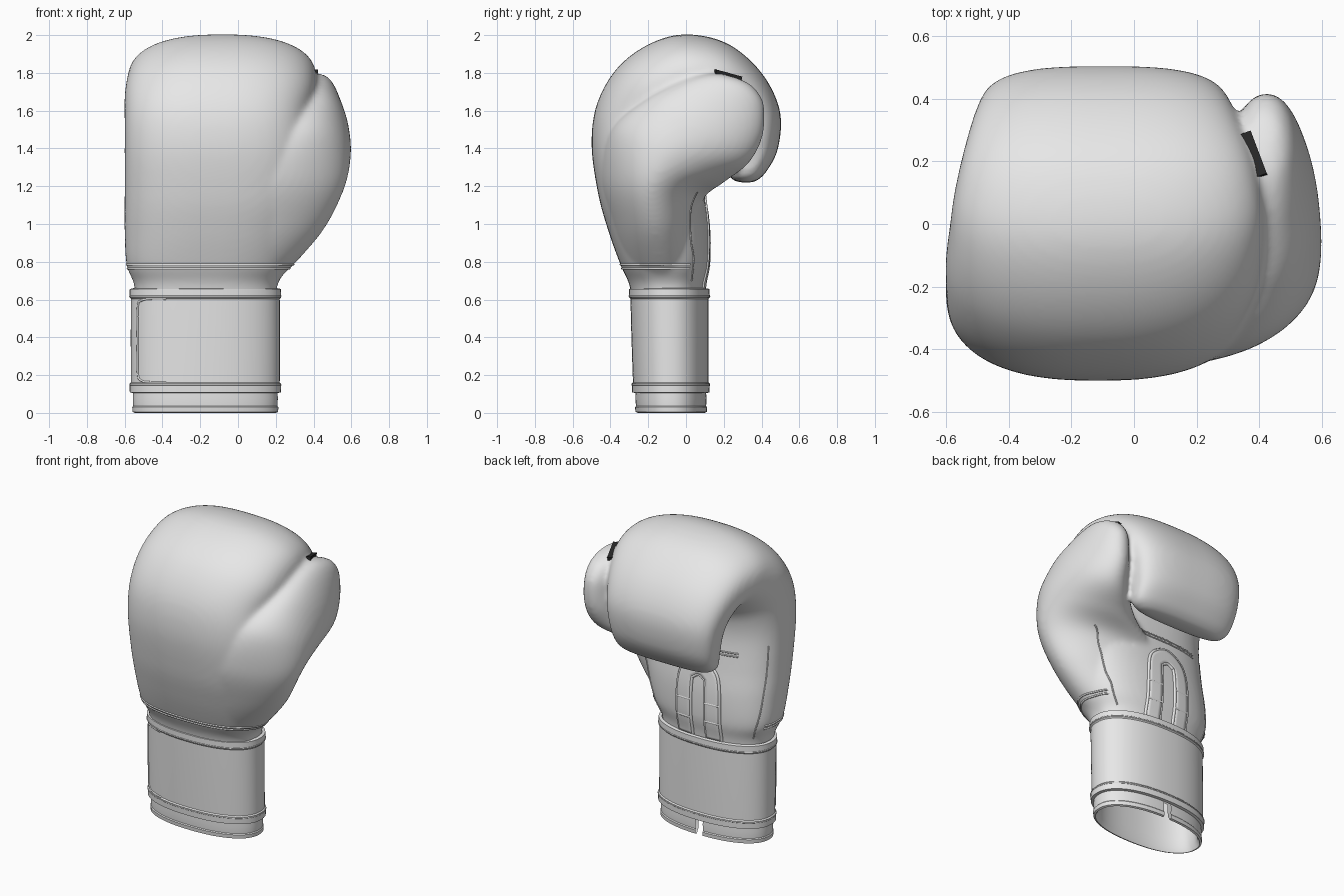
import bpy, bmesh, math
from mathutils import Vector
from mathutils.bvhtree import BVHTree

if "Cube" in bpy.data.objects:
    bpy.data.objects.remove(bpy.data.objects["Cube"])


def material(name, value):
    m = bpy.data.materials.new(name)
    m.use_nodes = True
    m.diffuse_color = (value, value, value, 1)
    m.node_tree.nodes["Principled BSDF"].inputs["Base Color"].default_value = (value, value, value, 1)
    return m


LEATHER = material("pale grey leather", 0.8)
BLACK = material("black webbing", 0.02)


def spline(points, steps=6):
    """Catmull-Rom interpolation of tuples of any length."""
    ext = [points[0], *points, points[-1]]
    out = []
    for p, a, b, q in zip(ext, ext[1:], ext[2:], ext[3:]):
        for i in range(steps):
            t = i / steps
            out.append(tuple(
                0.5 * (2 * v1 + (v2 - v0) * t + (2 * v0 - 5 * v1 + 4 * v2 - v3) * t * t
                       + (3 * v1 - v0 - 3 * v2 + v3) * t ** 3)
                for v0, v1, v2, v3 in zip(p, a, b, q)))
    return out + [tuple(points[-1])]


def loft(bm, stations, sides=64, closed=False):
    """Skin rounded sections given as (y, z, y, z, x min, x max, squareness)."""
    rings = []
    for ay, az, by, bz, x0, x1, n in stations:
        ring = []
        for i in range(sides):
            t = math.tau * i / sides
            u, v = (math.copysign(abs(w) ** (2 / n), w) for w in (math.cos(t), math.sin(t)))
            ring.append(bm.verts.new(((x0 + x1) / 2 + u * (x1 - x0) / 2,
                                      (ay + by) / 2 + v * (by - ay) / 2,
                                      (az + bz) / 2 + v * (bz - az) / 2)))
        rings.append(ring)
    pairs = list(zip(rings, rings[1:]))
    if closed:
        pairs.append((rings[-1], rings[0]))
    else:
        bm.faces.new(rings[0])
        bm.faces.new(rings[-1])
    for r, s in pairs:
        for i in range(sides):
            j = (i + 1) % sides
            bm.faces.new((r[i], r[j], s[j], s[i]))


def finish(bm, name, mat=LEATHER):
    bmesh.ops.recalc_face_normals(bm, faces=bm.faces)
    mesh = bpy.data.meshes.new(name)
    bm.to_mesh(mesh)
    bm.free()
    mesh.materials.append(mat)
    ob = bpy.data.objects.new(name, mesh)
    bpy.context.collection.objects.link(ob)
    return ob


# Padded hand curling over into a fist, fused with the thumb
hand = [
    (-.28, .55, .09, .55, -.54, .20, 2.4), (-.30, .68, .10, .68, -.55, .21, 2.4),
    (-.345, .78, .12, .79, -.59, .27, 2.5), (-.41, .96, .12, .97, -.60, .33, 2.5),
    (-.465, 1.16, .10, 1.14, -.60, .37, 2.5), (-.50, 1.42, .08, 1.33, -.60, .37, 2.5),
    (-.47, 1.64, .09, 1.45, -.60, .37, 2.5), (-.36, 1.83, .12, 1.51, -.60, .405, 2.4),
    (-.19, 1.955, .15, 1.54, -.588, .415, 2.4), (.0, 2.004, .17, 1.55, -.575, .41, 2.4),
    (.22, 1.955, .19, 1.53, -.55, .385, 2.5), (.40, 1.80, .21, 1.49, -.52, .34, 2.7),
    (.497, 1.60, .215, 1.43, -.492, .305, 2.9), (.487, 1.40, .22, 1.33, -.47, .28, 2.9),
    (.42, 1.27, .23, 1.25, -.445, .26, 2.9), (.36, 1.22, .28, 1.22, -.38, .19, 2.9),
]
thumb = [
    (-.27, .70, .05, .70, -.35, .20, 2), (-.33, .79, .06, .79, -.42, .30, 2),
    (-.40, 1.0, .06, .96, -.45, .46, 1.9), (-.455, 1.25, .09, 1.13, -.42, .563, 1.85),
    (-.395, 1.50, .20, 1.22, -.04, .597, 1.9), (-.21, 1.66, .33, 1.32, .20, .588, 2),
    (-.02, 1.755, .405, 1.46, .29, .55, 2), (.13, 1.795, .415, 1.62, .335, .51, 2),
    (.23, 1.785, .38, 1.70, .365, .475, 2), (.29, 1.765, .34, 1.74, .395, .445, 2),
]
bm = bmesh.new()
loft(bm, spline(hand))
loft(bm, spline(thumb))
glove = finish(bm, "padded_hand_and_thumb")
remesh = glove.modifiers.new("fuse", "REMESH")
remesh.mode = "VOXEL"
remesh.voxel_size = 0.015
remesh.use_smooth_shade = True
soften = glove.modifiers.new("soften", "SMOOTH")
soften.factor = 0.5
soften.iterations = 10


def cuff_ring(z, grow):
    lean = 0.03 * z
    return (-.275 - lean - grow, z, .118 + grow, z, -.566 - grow, .220 + grow, 2.25)


# Wrist strap with thicker hems at both edges
bm = bmesh.new()
loft(bm, [cuff_ring(z, g) for z, g in (
    (.105, -.012), (.108, .007), (.155, .008), (.162, .001), (.40, .002), (.604, .001),
    (.611, .008), (.656, .007), (.66, -.012))], closed=True)
strap = finish(bm, "wrist_strap")

# Inner lining with a slit at the back
bm = bmesh.new()
loft(bm, [cuff_ring(z, g) for z, g in (
    (.0, -.02), (.005, -.008), (.03, -.006), (.036, -.011), (.08, -.009), (.115, -.012),
    (.5, -.013), (.5, -.04), (.115, -.04), (.03, -.035))], sides=128, closed=True)
MID = -.17
slit = [f for f in bm.faces
        if abs(f.calc_center_median().x - MID) < .03 and f.calc_center_median().y > 0
        and f.calc_center_median().z < .12]
bmesh.ops.delete(bm, geom=slit, context="FACES")
finish(bm, "cuff_lining")

# Surfaces to lay seams onto
bpy.context.view_layer.update()
graph = bpy.context.evaluated_depsgraph_get()
GLOVE = BVHTree.FromObject(glove, graph)
STRAP = BVHTree.FromObject(strap, graph)


def project(tree, rays):
    hits = [tree.ray_cast(Vector(o), Vector(d))[0] for o, d in rays]
    return [h for h in hits if h is not None]


def seam(name, tree, rays, radius=.005, cyclic=False):
    points = project(tree, rays)
    curve = bpy.data.curves.new(name, "CURVE")
    curve.dimensions = "3D"
    curve.bevel_depth = radius
    curve.bevel_resolution = 1
    line = curve.splines.new("POLY")
    line.points.add(len(points) - 1)
    for p, co in zip(line.points, points):
        p.co = (*co, 1)
    line.use_cyclic_u = cyclic
    curve.materials.append(LEATHER)
    bpy.context.collection.objects.link(bpy.data.objects.new(name, curve))


def around(z, start=0, turn=1):
    angles = [math.tau * (start + turn * i / 96) for i in range(96)]
    return [((MID + math.cos(t), -.09 + math.sin(t), z), (-math.cos(t), -math.sin(t), 0))
            for t in angles]


def on_palm(path):
    return [((x, .19, z), (0, -1, 0)) for x, z in path]


# Welts across the back of the wrist and stitching on the strap
for i, z in enumerate((.765, .785)):
    seam(f"wrist_welt_{i + 1}", GLOVE, around(z, .47, .58), .006)
for i, z in enumerate((.148, .618)):
    seam(f"strap_stitch_{i + 1}", STRAP, around(z), .003, True)
flap = [(-.38, .604), (-.46, .604), (-.51, .595), (-.53, .56), (-.53, .38),
        (-.53, .21), (-.51, .17), (-.46, .162), (-.38, .162)]
seam("strap_end_edge", STRAP, [((x, -1, z), (0, 1, 0)) for x, z in spline(flap)], .006)


# Arched lace band on the palm
def arch(half, top):
    side = [(half, .66), (half, .82), (half * .95, top - half), (half * .7, top - half * .35)]
    path = [(MID - x, z) for x, z in side] + [(MID, top)] + [(MID + x, z) for x, z in reversed(side)]
    return spline(path)


outer, inner = arch(.155, 1.17), arch(.05, 1.07)
bm = bmesh.new()
rows = []
for k in range(5):
    f = k / 4
    path = [(a[0] + (b[0] - a[0]) * f, a[1] + (b[1] - a[1]) * f) for a, b in zip(outer, inner)]
    rows.append([bm.verts.new(p) for p in project(GLOVE, on_palm(path))])
for r, s in zip(rows, rows[1:]):
    for i in range(min(len(r), len(s)) - 1):
        bm.faces.new((r[i], r[i + 1], s[i + 1], s[i]))
band = finish(bm, "lace_band")
thick = band.modifiers.new("thickness", "SOLIDIFY")
thick.thickness = .016
thick.offset = 0
seam("lace_band_outer_seam", GLOVE, on_palm(outer), .01)
seam("lace_band_inner_seam", GLOVE, on_palm(inner), .01)
for side in (-1, 1):
    for z in (.78, .90):
        seam("lace_tie", GLOVE, on_palm([(MID + side * (.05 + .015 * i), z) for i in range(8)]), .011)

# Palm, side and thumb seams
for i, z in enumerate((1.23, 1.25)):
    seam(f"palm_seam_{i + 1}", GLOVE, on_palm([(-.42 + .02 * k, z) for k in range(23)]))
side_line = spline([(-.51, .70), (-.55, .85), (-.565, 1.05), (-.565, 1.3)])
seam("side_seam", GLOVE, on_palm(side_line))
thumb_line = spline([(.06, 1.17), (.025, 1.08), (.025, .92), (.04, .82), (.03, .70)])
seam("thumb_seam", GLOVE, [((1, y, z), (-1, 0, 0)) for y, z in thumb_line])

# Webbing tab joining thumb and fist
bm = bmesh.new()
bmesh.ops.create_cube(bm, size=1)
bmesh.ops.scale(bm, vec=(.04, .15, .028), verts=bm.verts)
tab = finish(bm, "thumb_tab", BLACK)
tab.location = (.38, .22, 1.785)
tab.rotation_euler = (-.25, 0, .36)

# Smooth shading with sharp hems
bpy.ops.object.select_all(action="DESELECT")
for ob in bpy.context.collection.objects:
    if ob.type == "MESH" and ob not in (glove, tab):
        ob.select_set(True)
        bpy.context.view_layer.objects.active = ob
bpy.ops.object.shade_smooth_by_angle(angle=math.radians(40))
